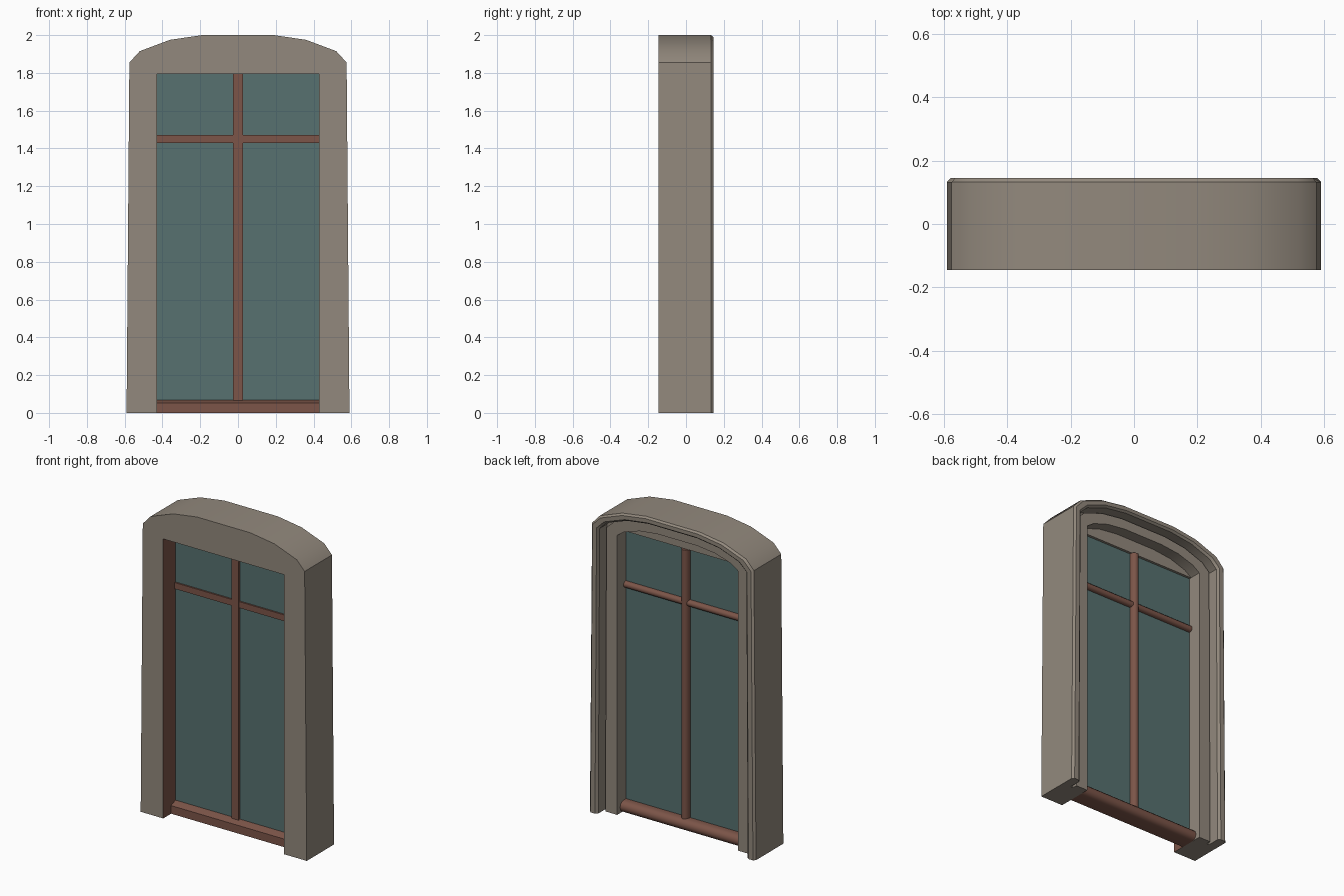
import bpy, bmesh
from math import cos, sin, pi, radians

if "Cube" in bpy.data.objects:
    bpy.data.objects.remove(bpy.data.objects["Cube"])


def material(name, rgb):
    m = bpy.data.materials.new(name)
    m.diffuse_color = (*rgb, 1)
    m.use_nodes = True
    m.node_tree.nodes["Principled BSDF"].inputs["Base Color"].default_value = m.diffuse_color
    return m


stone = material("stone", (0.29, 0.25, 0.205))
wood = material("wood", (0.2, 0.09, 0.065))
glass = material("glass", (0.095, 0.165, 0.16))


def finish(bm, name, mats, angle=35):
    bmesh.ops.recalc_face_normals(bm, faces=bm.faces)
    me = bpy.data.meshes.new(name)
    bm.to_mesh(me)
    bm.free()
    for m in mats:
        me.materials.append(m)
    ob = bpy.data.objects.new(name, me)
    bpy.context.collection.objects.link(ob)
    bpy.ops.object.select_all(action='DESELECT')
    ob.select_set(True)
    bpy.context.view_layer.objects.active = ob
    bpy.ops.object.shade_smooth_by_angle(angle=radians(angle))
    return ob


def loft(name, rings, mats, closed=False, tinted=()):
    """Skin a closed series of point rows; cap both row ends."""
    bm = bmesh.new()
    rows = [[bm.verts.new(p) for p in r] for r in rings]
    n = len(rows)
    for i in range(n):
        a, b = rows[i], rows[(i + 1) % n]
        for j in range(len(a) - 1):
            f = bm.faces.new((a[j], a[j + 1], b[j + 1], b[j]))
            f.material_index = 1 if i in tinted else 0
    bm.faces.new([r[0] for r in rows])
    bm.faces.new([r[-1] for r in rows])
    return finish(bm, name, mats)


# stone surround: outlines (right half), mirrored across x
OUTER = [(.59, 0), (.575, 1.855), (.52, 1.915), (.36, 1.975), (.19, 2.0)]
INNER = [(.43, 0), (.43, 1.795), (.38, 1.83), (.27, 1.865), (.14, 1.88)]
RECT = [(.43, 0), (.43, 1.795), (.38, 1.795), (.27, 1.795), (.14, 1.795)]


def outline(a, b, t, y):
    half = [(p[0] + (q[0] - p[0]) * t, p[1] + (q[1] - p[1]) * t) for p, q in zip(a, b)]
    full = half + [(-x, z) for x, z in reversed(half)]
    return [(x, y, z) for x, z in full]


# moulding section: (fraction inwards, depth)
section = [(0, -.145), (0, .132), (.08, .145), (.28, .145), (.37, .132),
           (.37, .055), (.48, .055), (.48, .085), (1, .085), (1, .01)]
rings = [outline(OUTER, INNER, t, y) for t, y in section]
rings += [outline(RECT, RECT, 0, .01), outline(RECT, RECT, 0, -.02),
          outline(RECT, RECT, 0, -.145)]
loft("surround", rings, [stone, wood], tinted=(11,))


def bar(name, section, axis, lo, hi):
    """Extrude a (side, depth) section along x or z."""
    if axis == 'x':
        rows = [[(lo, y, s), (hi, y, s)] for s, y in section]
    else:
        rows = [[(s, y, lo), (s, y, hi)] for s, y in section]
    return loft(name, rows, [wood])


# glazing bars: flat front, rounded back
def bar_section(centre, half, front, back):
    arc = [(centre + half * cos(k * pi / 6), back * sin(k * pi / 6)) for k in range(7)]
    return [(centre + half, front)] + arc + [(centre - half, front)]


bar("mullion", bar_section(0, .026, -.03, .03), 'z', .04, 1.795)
bar("transom", bar_section(1.45, .02, -.028, .02), 'x', -.43, .43)

# sill: sloped front, rounded back
sill = [(0, -.065), (.052, -.065), (.066, -.03), (.07, -.015), (.07, .02)]
sill += [(.035 + .035 * cos(k * pi / 6), .02 + .035 * sin(k * pi / 6)) for k in range(1, 6)]
sill += [(0, .02)]
bar("sill", sill, 'x', -.43, .43)

# glass pane
bm = bmesh.new()
bmesh.ops.create_cube(bm, size=1)
for v in bm.verts:
    v.co = (v.co.x * .86, v.co.y * .012 - .012, .92 + v.co.z * 1.75)
finish(bm, "glass_pane", [glass])
